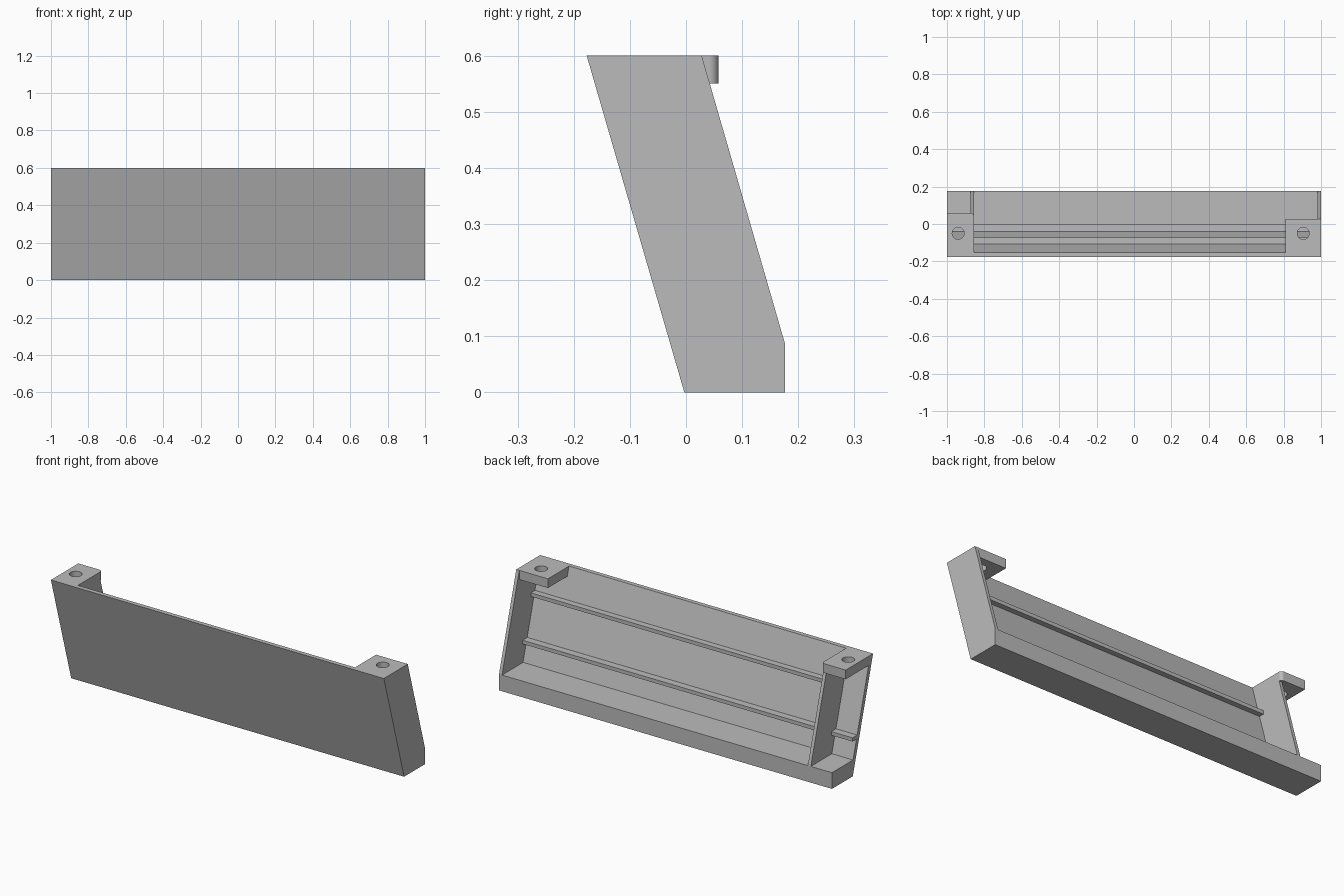
import bpy, bmesh, math
from mathutils import Vector

if "Cube" in bpy.data.objects:
    bpy.data.objects.remove(bpy.data.objects["Cube"], do_unlink=True)

grey = bpy.data.materials.new("light grey")
grey.use_nodes = True
colour = (0.5, 0.5, 0.5, 1)
grey.diffuse_color = colour
grey.node_tree.nodes["Principled BSDF"].inputs["Base Color"].default_value = colour

H = 0.6          # overall height
FLOOR = 0.088    # floor thickness
TAB = 0.05       # mounting tab thickness
LEAN = 0.29      # forward lean of the panel
SKIN = 0.024     # front panel thickness along y


def front(z):
    return -0.003 - LEAN * z


def inner(z):
    return front(z) + SKIN


def prism(name, profile, lo, hi, axis="x"):
    """Extrude a closed profile, (y, z) along x or (x, y) along z."""
    place = (lambda a, b, t: (t, a, b)) if axis == "x" else (lambda a, b, t: (a, b, t))
    bm = bmesh.new()
    face = bm.faces.new([bm.verts.new(place(a, b, lo)) for a, b in profile])
    new = bmesh.ops.extrude_face_region(bm, geom=[face])["geom"]
    verts = [g for g in new if isinstance(g, bmesh.types.BMVert)]
    shift = Vector(place(0, 0, hi - lo))
    bmesh.ops.translate(bm, verts=verts, vec=shift)
    bmesh.ops.recalc_face_normals(bm, faces=bm.faces)
    mesh = bpy.data.meshes.new(name)
    bm.to_mesh(mesh)
    bm.free()
    mesh.materials.append(grey)
    obj = bpy.data.objects.new(name, mesh)
    bpy.context.collection.objects.link(obj)
    return obj


def circle(x, y, r, start=0, sweep=2 * math.pi, n=32):
    return [(x + r * math.cos(start + sweep * i / n),
             y + r * math.sin(start + sweep * i / n)) for i in range(n)]


def drill(obj, x, y, r):
    cutter = prism("hole_cutter", circle(x, y, r), H - 0.1, H + 0.1, "z")
    cutter.hide_render = True
    mod = obj.modifiers.new("hole", "BOOLEAN")
    mod.object, mod.operation, mod.solver = cutter, "DIFFERENCE", "EXACT"
    bpy.ops.object.select_all(action="DESELECT")
    obj.select_set(True)
    bpy.context.view_layer.objects.active = obj
    bpy.ops.object.modifier_apply(modifier=mod.name)
    bpy.data.objects.remove(cutter, do_unlink=True)
    bpy.ops.object.shade_smooth_by_angle(angle=math.radians(30))


# Leaning panel and floor in one L-shaped profile
BACK, TOP_BACK = 0.176, 0.028
prism("panel_and_floor",
      [(front(0), 0), (BACK, 0), (BACK, FLOOR), (inner(FLOOR), FLOOR),
       (inner(H), H), (front(H), H)], -1, 1)

# End wall and divider share the slanted side profile
side = [(front(0), 0), (BACK, 0), (BACK, FLOOR), (TOP_BACK, H), (front(H), H)]
prism("end_wall", side, 0.982, 1)
prism("divider", side, -0.873, -0.855)

# Horizontal rails on the inside of the panel
for name, z, depth, lo in (("lower_rail", 0.21, 0.04, -1),
                           ("upper_rail", 0.44, 0.035, -0.86)):
    y = inner(z)
    prism(name, [(y - 0.01, z), (y + depth, z), (y + depth, z - 0.02),
                 (y - 0.01, z - 0.02)], lo, 0.99)

# Mounting tabs with screw holes
y0 = front(H - TAB) + 0.005
left_tab = prism("left_tab", [(0.81, y0), (1, y0), (1, TOP_BACK), (0.81, TOP_BACK)],
                 H - TAB, H, "z")
drill(left_tab, 0.905, -0.05, 0.032)

R = 0.018
corner = circle(-0.855 - R, 0.058 - R, R, 0, math.pi / 2, 8)
right_tab = prism("right_tab",
                  [(-1, y0), (-0.855, y0)] + corner + [(-0.855 - R, 0.058), (-1, 0.058)],
                  H - TAB, H, "z")
drill(right_tab, -0.94, -0.05, 0.032)
